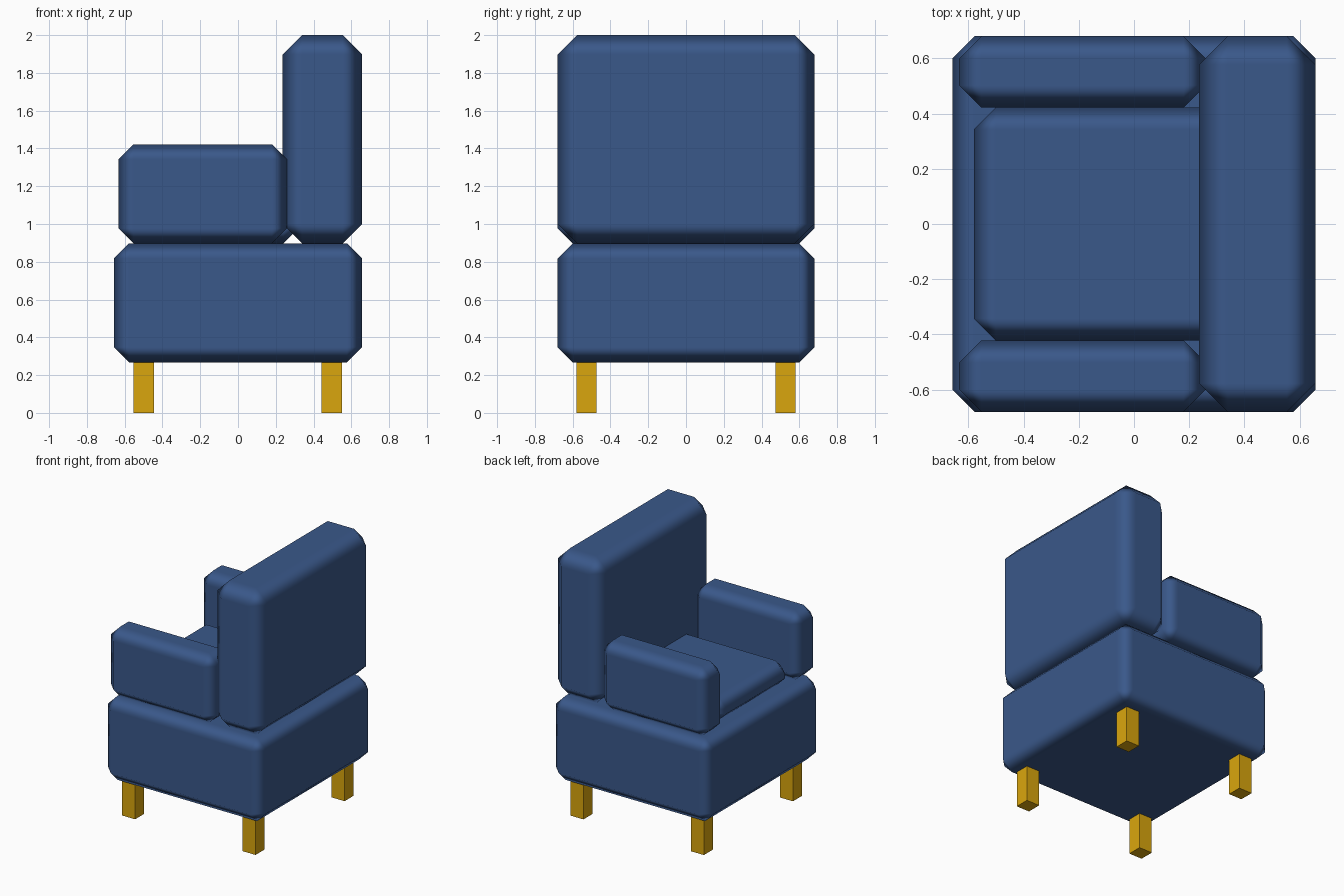
import bpy

if "Cube" in bpy.data.objects:
    bpy.data.objects.remove(bpy.data.objects["Cube"])


def material(name, color):
    m = bpy.data.materials.new(name)
    m.diffuse_color = color
    m.use_nodes = True
    m.node_tree.nodes["Principled BSDF"].inputs["Base Color"].default_value = m.diffuse_color
    return m


blue = material("blue_fabric", (0.042, 0.098, 0.255, 1))
wood = material("golden_wood", (0.70, 0.38, 0.004, 1))


def block(name, x, y, z, mat, bevel=0.0):
    """Box spanning the given (min, max) ranges, optionally a soft-shaded chamfered cushion."""
    bpy.ops.mesh.primitive_cube_add(size=1)
    ob = bpy.context.object
    ob.name = name
    for v in ob.data.vertices:
        v.co = [lo + (c + 0.5) * (hi - lo) for c, (lo, hi) in zip(v.co, (x, y, z))]
    ob.data.materials.append(mat)
    if bevel:
        bpy.ops.object.shade_smooth()
        mod = ob.modifiers.new("chamfer", 'BEVEL')
        mod.width = bevel
        mod.segments = 1
        mod.limit_method = 'NONE'
        mod.harden_normals = True
    return ob


# Upholstered body
block("base", (-0.657, 0.657), (-0.68, 0.68), (0.268, 0.897), blue, 0.08)
block("backrest", (0.236, 0.657), (-0.68, 0.68), (0.897, 2.0), blue, 0.103)
block("seat_cushion", (-0.58, 0.32), (-0.422, 0.422), (0.897, 1.09), blue, 0.08)

# Armrests and legs, mirrored across y
for side, s in (("right", -1), ("left", 1)):
    block(f"{side}_armrest", (-0.633, 0.26), sorted((0.422 * s, 0.68 * s)),
          (0.897, 1.422), blue, 0.08)
    for end, cx in (("front", -0.5), ("rear", 0.497)):
        block(f"{end}_{side}_leg", (cx - 0.054, cx + 0.054),
              sorted((0.473 * s, 0.58 * s)), (0.0, 0.268), wood)
